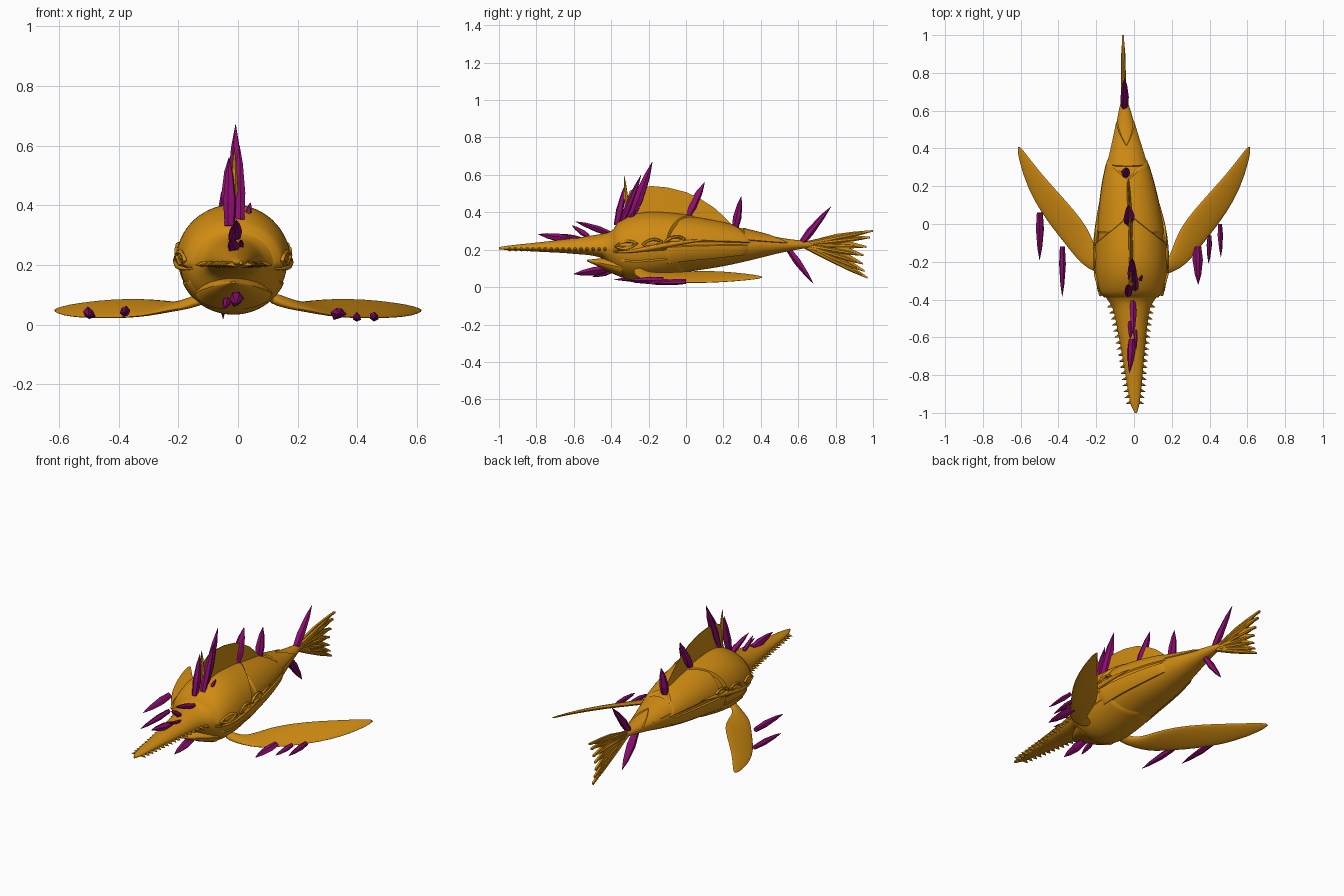
import bpy, bmesh, math, random
from mathutils import Vector

if "Cube" in bpy.data.objects:
    bpy.data.objects.remove(bpy.data.objects["Cube"])

random.seed(4)


def material(name, rgb):
    m = bpy.data.materials.new(name)
    m.diffuse_color = (*rgb, 1)
    m.use_nodes = True
    m.node_tree.nodes["Principled BSDF"].inputs["Base Color"].default_value = m.diffuse_color
    return m


ORANGE = material("amber_hide", (0.63, 0.26, 0.006))
PURPLE = material("purple_crystal", (0.27, 0.004, 0.16))


def finish(name, bm, mat, angle=35):
    bmesh.ops.recalc_face_normals(bm, faces=bm.faces)
    me = bpy.data.meshes.new(name)
    bm.to_mesh(me)
    bm.free()
    me.materials.append(mat)
    if angle:
        me.polygons.foreach_set("use_smooth", [True] * len(me.polygons))
        me.set_sharp_from_angle(angle=math.radians(angle))
    ob = bpy.data.objects.new(name, me)
    bpy.context.collection.objects.link(ob)
    return ob


def skin(name, rings, mat, angle=35, closed=True):
    """Bridge equal-length rings of points into a surface."""
    bm = bmesh.new()
    vs = [[bm.verts.new(p) for p in r] for r in rings]
    n = len(rings[0])
    for a, b in zip(vs, vs[1:]):
        for i in range(n if closed else n - 1):
            j = (i + 1) % n
            bm.faces.new((a[i], a[j], b[j], b[i]))
    if closed:
        bm.faces.new(vs[0])
        bm.faces.new(vs[-1])
    return finish(name, bm, mat, angle)


# Body sections: y, centre x, half width, bottom z, middle z, top z
BODY = [
    (-1.0, 0.01, 0.006, 0.202, 0.208, 0.214), (-0.95, 0.005, 0.024, 0.198, 0.208, 0.222),
    (-0.8, 0.0, 0.045, 0.190, 0.208, 0.238), (-0.6, -0.008, 0.072, 0.178, 0.206, 0.262),
    (-0.45, -0.014, 0.098, 0.155, 0.205, 0.285), (-0.40, -0.015, 0.125, 0.10, 0.205, 0.30),
    (-0.36, -0.015, 0.155, 0.065, 0.205, 0.335), (-0.28, -0.015, 0.175, 0.04, 0.205, 0.375),
    (-0.18, -0.016, 0.18, 0.045, 0.21, 0.39), (0.0, -0.02, 0.168, 0.08, 0.22, 0.375),
    (0.2, -0.03, 0.136, 0.112, 0.225, 0.34), (0.35, -0.037, 0.098, 0.145, 0.225, 0.30),
    (0.5, -0.044, 0.056, 0.182, 0.225, 0.265), (0.62, -0.05, 0.026, 0.205, 0.226, 0.248),
    (0.67, -0.052, 0.010, 0.212, 0.226, 0.240)]


def section(y):
    """Smooth interpolation of the body sections at y."""
    i = max(k for k in range(len(BODY) - 1) if BODY[k][0] <= y or k == 0)
    a, b = BODY[i], BODY[i + 1]
    p, q = BODY[max(i - 1, 0)], BODY[min(i + 2, len(BODY) - 1)]
    h = b[0] - a[0]
    t = min(max((y - a[0]) / h, 0), 1)
    out = []
    for c in range(1, 6):
        ma = (b[c] - p[c]) / (b[0] - p[0]) * h
        mb = (q[c] - a[c]) / (q[0] - a[0]) * h
        out.append((2*t**3 - 3*t*t + 1) * a[c] + (t**3 - 2*t*t + t) * ma
                   + (3*t*t - 2*t**3) * b[c] + (t**3 - t*t) * mb)
    return out


def hide(y, ang, off=0.0):
    """Point on the body surface, raised by off."""
    cx, hw, lo, mid, hi = section(y)
    c, s = math.cos(ang), math.sin(ang)
    rise = (hi - mid) if s > 0 else (mid - lo)
    return Vector((cx + (hw + off) * c, y, mid + (rise + off) * s))


# Body with long beak
ys = [-1 + 1.67 * i / 90 for i in range(91)]
skin("body", [[hide(y, 2 * math.pi * k / 40) for k in range(40)] for y in ys], ORANGE)


def plate(name, a0, a1, front, back, off, rows=18, cols=32):
    rings = []
    for r in range(rows + 1):
        u = r / rows
        ring = []
        for k in range(cols + 1):
            a = math.radians(a0 + (a1 - a0) * k / cols)
            y = front(a) + (back(a) - front(a)) * u
            edge = r in (0, rows) or k in (0, cols)
            ring.append(hide(y, a, -0.006 if edge else off))
        rings.append(ring)
    skin(name, rings, ORANGE, 30, closed=False)


# Overlapping armour plates
plate("head_shell", -8, 188, lambda a: -0.395, lambda a: 0.07 - 0.16 * abs(math.cos(a)), 0.013)
plate("back_shell", 5, 175, lambda a: -0.06, lambda a: 0.25 + 0.11 * abs(math.cos(a)), 0.007)
plate("tail_shell", 15, 165, lambda a: 0.3, lambda a: 0.42 + 0.14 * abs(math.cos(a)), 0.006)
plate("belly_plate", 200, 340, lambda a: -0.36, lambda a: 0.03 - 0.07 * abs(math.cos(a)), 0.005)
for n, (a0, a1) in {"right": (-38, 3), "left": (177, 218)}.items():
    plate(n + "_flank_plate", a0, a1, lambda a: -0.12, lambda a: 0.34, 0.007, cols=10)

# Lower jaw
jaw = [(-0.34, 0.13, 0.05, 0.16), (-0.40, 0.105, 0.075, 0.16), (-0.45, 0.075, 0.10, 0.155),
       (-0.49, 0.045, 0.12, 0.15), (-0.53, 0.006, 0.138, 0.146)]
skin("lower_jaw", [[(-0.015 + w * math.cos(t), y, (lo + hi) / 2 + (hi - lo) / 2 * math.sin(t))
                    for t in [2 * math.pi * k / 20 for k in range(20)]]
                   for y, w, lo, hi in jaw], ORANGE)


def ellipsoid(name, loc, size):
    bm = bmesh.new()
    bmesh.ops.create_uvsphere(bm, u_segments=16, v_segments=10, radius=1)
    for v in bm.verts:
        v.co = Vector(loc) + Vector([c * s for c, s in zip(v.co, size)])
    finish(name, bm, ORANGE)


# Rimmed lens openings along both flanks
for side, n in ((1, "right"), (-1, "left")):
    for y0, z0, ln in ((-0.32, 0.225, 0.055), (-0.18, 0.235, 0.05), (-0.06, 0.25, 0.05)):
        cx, hw = section(y0)[:2]
        x0 = cx + side * (hw + 0.009)
        slope = (section(y0 + 0.03)[1] - section(y0 - 0.03)[1]) / 0.06
        rim = []
        for i in range(25):
            t = 2 * math.pi * i / 24
            dy = ln * math.cos(t)
            c = Vector((x0 + side * slope * dy, y0 + dy, z0 + 0.019 * math.sin(t) * abs(math.sin(t)) + 0.15 * dy))
            out = Vector((0, math.cos(t), math.sin(t)))
            rim.append([c + 0.008 * (out * math.cos(q) + Vector((side, 0, 0)) * math.sin(q))
                        for q in [math.pi * k / 3 for k in range(6)]])
        skin(n + "_flank_rim", rim, ORANGE, 60)
        ellipsoid(n + "_flank_lens", (x0 - side * 0.004, y0, z0), (0.009, ln * 0.7, 0.011))
    # Cheek ridge beneath the openings
    ridge = []
    for i in range(21):
        u = i / 20
        c = hide(-0.39 + 0.5 * u, math.radians(-8 + 20 * u), 0.008)
        c.x = 2 * section(c.y)[0] - c.x if side < 0 else c.x
        r = 0.003 + 0.011 * math.sin(math.pi * u)
        ridge.append([c + Vector((r * math.cos(q), 0, r * math.sin(q)))
                      for q in [math.pi * k / 4 for k in range(8)]])
    skin(n + "_cheek_ridge", ridge, ORANGE, 60)


def shard(name, base, tip, r, mat=PURPLE, sides=6, jitter=0.25, widths=(0.75, 1, 0.6, 0.04)):
    base, tip = Vector(base), Vector(tip)
    axis = (tip - base).normalized()
    u = axis.orthogonal().normalized()
    v = axis.cross(u)
    turn = random.random() * 6
    k = [1 + random.uniform(-jitter, jitter) for _ in range(sides)]
    rings = [[base.lerp(tip, t) + (u * math.cos(turn + 2 * math.pi * i / sides)
              + v * math.sin(turn + 2 * math.pi * i / sides)) * r * w * k[i] for i in range(sides)]
             for t, w in zip((0, 0.35, 0.75, 1), widths)]
    skin(name, rings, mat, angle=0)


# Saw teeth along the beak
for i in range(17):
    y = -0.43 - 0.032 * i
    cx, hw = section(y)[:2]
    for side, n in ((1, "right"), (-1, "left")):
        shard(n + "_tooth", (cx + side * (hw - 0.012), y, 0.204),
              (cx + side * (hw + 0.022), y - 0.01, 0.2), 0.014, ORANGE, 5, 0, (1, 0.7, 0.3, 0.05))

# Dorsal sail: y, top z
sail = [(-0.32, 0.46), (-0.30, 0.515), (-0.26, 0.535), (-0.18, 0.54), (-0.1, 0.533), (0, 0.508),
        (0.08, 0.47), (0.15, 0.425), (0.2, 0.38), (0.25, 0.33)]
rings = []
for y, z in sail:
    x = section(y)[0]
    lo = section(y)[4] - 0.03
    rings.append([(x - 0.014, y, lo), (x - 0.008, y, (lo + z) / 2), (x - 0.002, y, z),
                  (x + 0.002, y, z), (x + 0.008, y, (lo + z) / 2), (x + 0.014, y, lo)])
skin("dorsal_sail", rings, ORANGE)
shard("sail_spine", (-0.012, -0.31, 0.36), (-0.012, -0.33, 0.595), 0.013, ORANGE, 6, 0)

# Tail fan: web cut into fingers, stiffened by rays
tips = [(1.0, 0.30), (0.985, 0.265), (0.965, 0.215), (0.95, 0.17), (0.945, 0.125), (0.955, 0.085), (0.97, 0.05)]
edge = [(0.63, 0.243), (0.70, 0.258), (0.80, 0.284), (0.9, 0.297)]
for i, (y, z) in enumerate(tips):
    edge += [(y, z + 0.005), (y, z - 0.005)]
    if i < len(tips) - 1:
        edge.append((0.83, 0.226 + 0.6 * ((z + tips[i + 1][1]) / 2 - 0.19)))
edge += [(0.86, 0.10), (0.76, 0.165), (0.63, 0.21)]
bm = bmesh.new()
f = bm.faces.new([bm.verts.new((-0.064, y, z)) for y, z in edge])
ext = bmesh.ops.extrude_face_region(bm, geom=[f])
for v in ext["geom"]:
    if isinstance(v, bmesh.types.BMVert):
        v.co.x += 0.012
finish("tail_web", bm, ORANGE)
for y, z in tips:
    shard("tail_ray", (-0.054, 0.62, 0.226), (-0.058, y - 0.002, z), 0.014, ORANGE, 8, 0, (0.9, 1, 0.8, 0.25))

# Pectoral fins: outer edge, inner edge, half thickness
FIN = [((0.10, -0.29, 0.085), (0.10, -0.235, 0.105), 0.022), ((0.17, -0.268, 0.058), (0.17, -0.215, 0.08), 0.016),
       ((0.25, -0.235, 0.045), (0.20, -0.14, 0.072), 0.013), ((0.30, -0.19, 0.032), (0.235, -0.03, 0.078), 0.013),
       ((0.37, -0.10, 0.024), (0.32, 0.08, 0.086), 0.013), ((0.45, 0.0, 0.022), (0.42, 0.19, 0.084), 0.012),
       ((0.53, 0.12, 0.024), (0.50, 0.28, 0.076), 0.010), ((0.59, 0.26, 0.031), (0.57, 0.37, 0.066), 0.007),
       ((0.622, 0.40, 0.046), (0.61, 0.42, 0.054), 0.003)]
mids = [(Vector(a) + Vector(b)) / 2 for a, b, _ in FIN]
for side, n in ((1, "right"), (-1, "left")):
    rings = []
    for i, (a, b, th) in enumerate(FIN):
        chord = (Vector(b) - Vector(a)) / 2
        run = mids[min(i + 1, len(mids) - 1)] - mids[max(i - 1, 0)]
        up = run.cross(chord).normalized() * th
        ring = [mids[i] + chord * math.cos(t) + up * math.sin(t)
                for t in [2 * math.pi * k / 16 for k in range(16)]]
        rings.append([(p.x * side, p.y, p.z) for p in ring])
    fin = skin(n + "_pectoral_fin", rings, ORANGE, 50)
    mod = fin.modifiers.new("smooth", "SUBSURF")
    mod.levels = mod.render_levels = 1

# Crystal growths: base, tip, radius
CRYSTALS = {
    "back_crystal": [((-0.01, -0.30, 0.36), (-0.008, -0.18, 0.67), 0.03), ((0.008, -0.34, 0.35), (0.005, -0.24, 0.60), 0.022),
                     ((-0.03, -0.37, 0.33), (-0.03, -0.32, 0.56), 0.021), ((0.03, -0.30, 0.36), (0.042, -0.27, 0.41), 0.01),
                     ((-0.025, 0.0, 0.36), (-0.03, 0.10, 0.56), 0.026), ((-0.04, 0.26, 0.31), (-0.04, 0.295, 0.485), 0.024)],
    "tail_crystal": [((-0.05, 0.61, 0.22), (-0.05, 0.775, 0.43), 0.024), ((-0.05, 0.55, 0.20), (-0.05, 0.68, 0.02), 0.022)],
    "beak_crystal": [((-0.015, -0.61, 0.255), (-0.025, -0.79, 0.283), 0.021), ((-0.008, -0.41, 0.285), (-0.005, -0.59, 0.35), 0.018),
                     ((-0.02, -0.52, 0.27), (-0.02, -0.61, 0.33), 0.013), ((0.01, -0.56, 0.26), (0.01, -0.67, 0.285), 0.012)],
    "jaw_crystal": [((-0.005, -0.43, 0.095), (-0.005, -0.60, 0.07), 0.022), ((-0.035, -0.40, 0.085), (-0.045, -0.50, 0.055), 0.014)],
    "fin_crystal": [((-0.50, 0.06, 0.04), (-0.50, -0.19, 0.03), 0.021), ((-0.38, -0.12, 0.045), (-0.38, -0.385, 0.04), 0.018),
                    ((0.335, -0.12, 0.04), (0.34, -0.32, 0.035), 0.023), ((0.40, -0.06, 0.028), (0.395, -0.21, 0.02), 0.015),
                    ((0.455, 0.0, 0.03), (0.46, -0.175, 0.022), 0.014)]}
for name, items in CRYSTALS.items():
    for base, tip, r in items:
        shard(name, base, tip, r)
